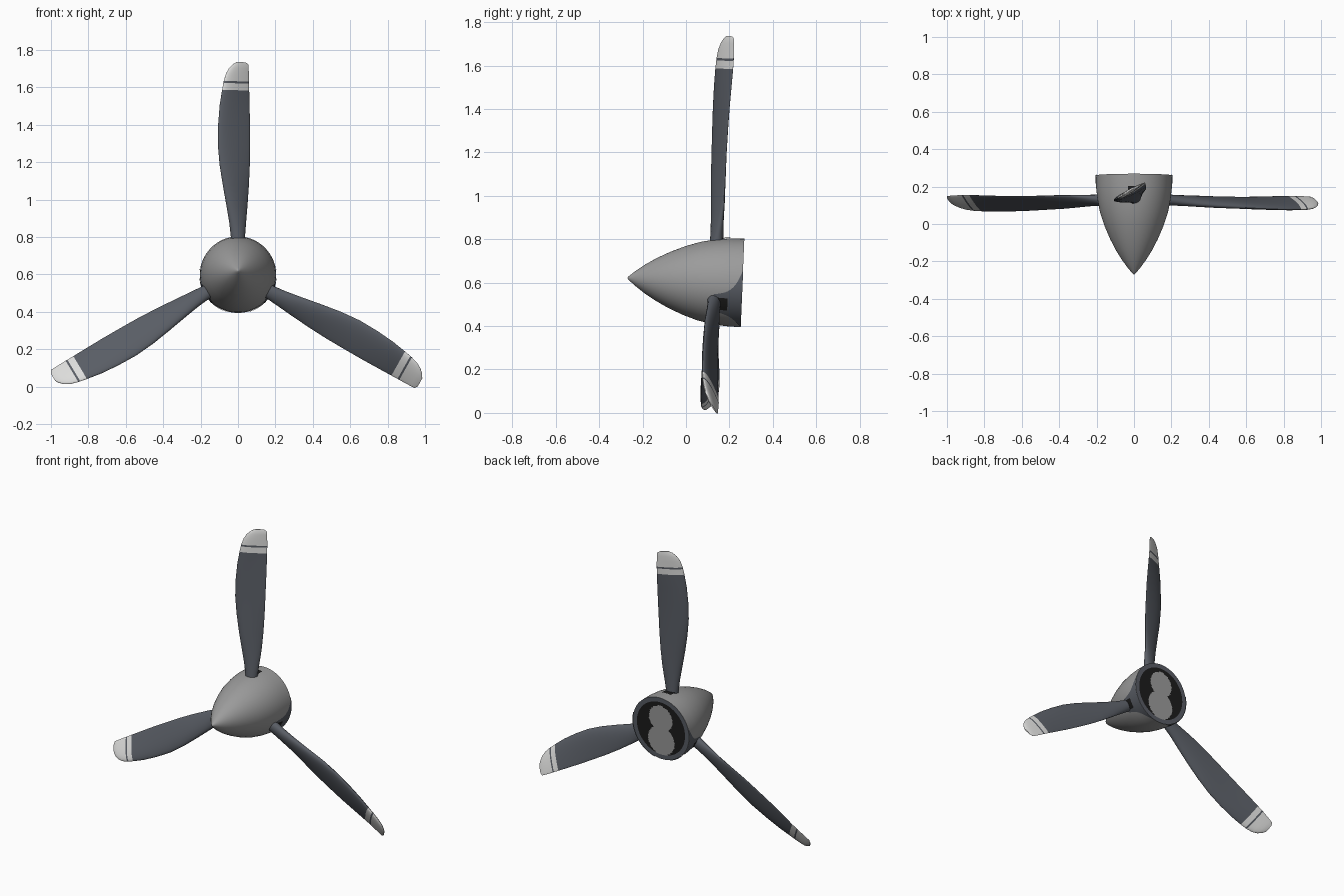
import bpy, bmesh, math
from mathutils import Matrix, Vector

if "Cube" in bpy.data.objects:
    bpy.data.objects.remove(bpy.data.objects["Cube"])


def material(name, rgb):
    m = bpy.data.materials.new(name)
    m.diffuse_color = (*rgb, 1)
    m.use_nodes = True
    m.node_tree.nodes["Principled BSDF"].inputs["Base Color"].default_value = m.diffuse_color
    return m


GREY = material("spinner grey", (0.33, 0.33, 0.33))
SLATE = material("blade slate", (0.10, 0.11, 0.13))
LIGHT = material("tip light grey", (0.72, 0.72, 0.71))
BLACK = material("cavity black", (0.012, 0.012, 0.012))

# Rotor frame: the shaft is tilted slightly nose-up about the hub
HUB = Matrix.Translation((0, 0.13, 0.604)) @ Matrix.Rotation(math.radians(-2.5), 4, 'X')


def loft(name, rings, mats, rule=None, closed=True, cap=False, turn=0.0):
    """Skin a list of point rings; rule(face centre) gives the material index."""
    bm = bmesh.new()
    rows = [[bm.verts.new(p) for p in ring] for ring in rings]
    n = len(rows[0])
    for a, b in zip(rows, rows[1:]):
        for j in range(n if closed else n - 1):
            k = (j + 1) % n
            bm.faces.new((a[j], a[k], b[k], b[j]))
    if cap:
        bm.faces.new(rows[-1])
        bm.faces.new(rows[0][::-1])
    if rule:
        for f in bm.faces:
            f.material_index = rule(f.calc_center_median())
    bmesh.ops.remove_doubles(bm, verts=bm.verts, dist=1e-5)
    me = bpy.data.meshes.new(name)
    bm.to_mesh(me)
    bm.free()
    for m in mats:
        me.materials.append(m)
    ob = bpy.data.objects.new(name, me)
    bpy.context.collection.objects.link(ob)
    ob.matrix_world = HUB @ Matrix.Rotation(turn, 4, 'Y')
    bpy.ops.object.select_all(action='DESELECT')
    ob.select_set(True)
    bpy.context.view_layer.objects.active = ob
    bpy.ops.object.shade_smooth_by_angle(angle=math.radians(40))
    return ob


def around(r, y, a):
    return Vector((r * math.sin(a), y, r * math.cos(a)))


# Spinner profile: (distance along shaft, radius)
PROFILE = [(-0.40, 0), (-0.397, 0.006), (-0.388, 0.014), (-0.36, 0.037), (-0.32, 0.066),
           (-0.27, 0.097), (-0.21, 0.128), (-0.14, 0.158), (-0.07, 0.181), (0, 0.195),
           (0.06, 0.202), (0.13, 0.204)]
REAR = 0.13
SEG = 96


def radius(y):
    for (y0, r0), (y1, r1) in zip(PROFILE, PROFILE[1:]):
        if y <= y1:
            return r0 + (r1 - r0) * (y - y0) / (y1 - y0)
    return PROFILE[-1][1]


def circle(r, y):
    return [around(r, y, 2 * math.pi * j / SEG) for j in range(SEG)]


loft("spinner", [circle(r, y) for y, r in PROFILE], [GREY])


# Rear plate: slate rim, black cavity, grey hourglass centre
def plate_rule(c):
    if math.hypot(c.x, c.z) > 0.178:
        return 0
    lobe = math.hypot(c.x, c.z - 0.065) < 0.085 or math.hypot(c.x, c.z + 0.08) < 0.095
    return 2 if lobe else 1


loft("rear_plate", [circle(0.204 * (1 - i / 28), REAR) for i in range(29)],
     [SLATE, BLACK, GREY], plate_rule)


# Thin curved plates lying on the spinner behind the blade roots
def root_plate(name, mat, y0, y1, width, lift, turn):
    rings = []
    for i in range(13):
        t = i / 12
        y = y0 + (y1 - y0) * t
        w = math.radians(width(t))
        rings.append([around(radius(y) + lift, y, w * (j / 12 - 1)) for j in range(25)])
    loft(name, rings, [mat], closed=False, turn=turn)


# Blade stations: radius, left x, right x, left y, right y, half thickness
STATIONS = [
    (0.15, -0.036, 0.036, -0.002, 0.008, 0.033),
    (0.20, -0.038, 0.037, -0.006, 0.012, 0.030),
    (0.27, -0.045, 0.042, -0.014, 0.020, 0.026),
    (0.36, -0.060, 0.050, -0.022, 0.028, 0.022),
    (0.47, -0.080, 0.058, -0.028, 0.030, 0.019),
    (0.58, -0.098, 0.063, -0.031, 0.030, 0.017),
    (0.69, -0.108, 0.064, -0.035, 0.032, 0.015),
    (0.80, -0.106, 0.064, -0.037, 0.035, 0.014),
    (0.90, -0.098, 0.062, -0.037, 0.040, 0.013),
    (0.982, -0.085, 0.060, -0.035, 0.044, 0.012),
    (1.019, -0.078, 0.059, -0.033, 0.045, 0.011),
    (1.030, -0.076, 0.059, -0.032, 0.045, 0.011),
    (1.070, -0.064, 0.058, -0.026, 0.044, 0.010),
    (1.100, -0.048, 0.057, -0.016, 0.043, 0.009),
    (1.122, -0.026, 0.056, -0.004, 0.042, 0.006),
    (1.133, -0.008, 0.040, 0.006, 0.034, 0.003),
]


def section(z, xl, xr, yl, yr, th):
    mid = Vector(((xl + xr) / 2, (yl + yr) / 2))
    half = Vector(((xr - xl) / 2, (yr - yl) / 2))
    normal = Vector((-half.y, half.x)).normalized()
    taper = 0.45 * min(1, max(0, (z - 0.2) / 0.3))   # thin the trailing edge
    pts = []
    for j in range(32):
        t = 2 * math.pi * j / 32
        u = math.cos(t)
        p = mid + half * u + normal * (th * math.sin(t) * (1 - taper * u))
        pts.append((p.x, p.y, z))
    return pts


def tip_rule(c):
    return 1 if c.z > 0.982 and not 1.019 < c.z < 1.030 else 0


# Three blades with their root openings
for i, side in enumerate(("top", "right", "left")):
    turn = i * math.radians(120)
    loft("blade_" + side, [section(*s) for s in STATIONS], [SLATE, LIGHT], tip_rule,
         cap=True, turn=turn)
    root_plate("root_opening_" + side, BLACK, 0.015, 0.065, lambda t: 9, 0.005, turn)
    if side != "top":
        root_plate("root_fairing_" + side, SLATE, 0.0, REAR + 0.001,
                   lambda t: 13 + 8 * t + 26 * t ** 4, 0.003, turn)
